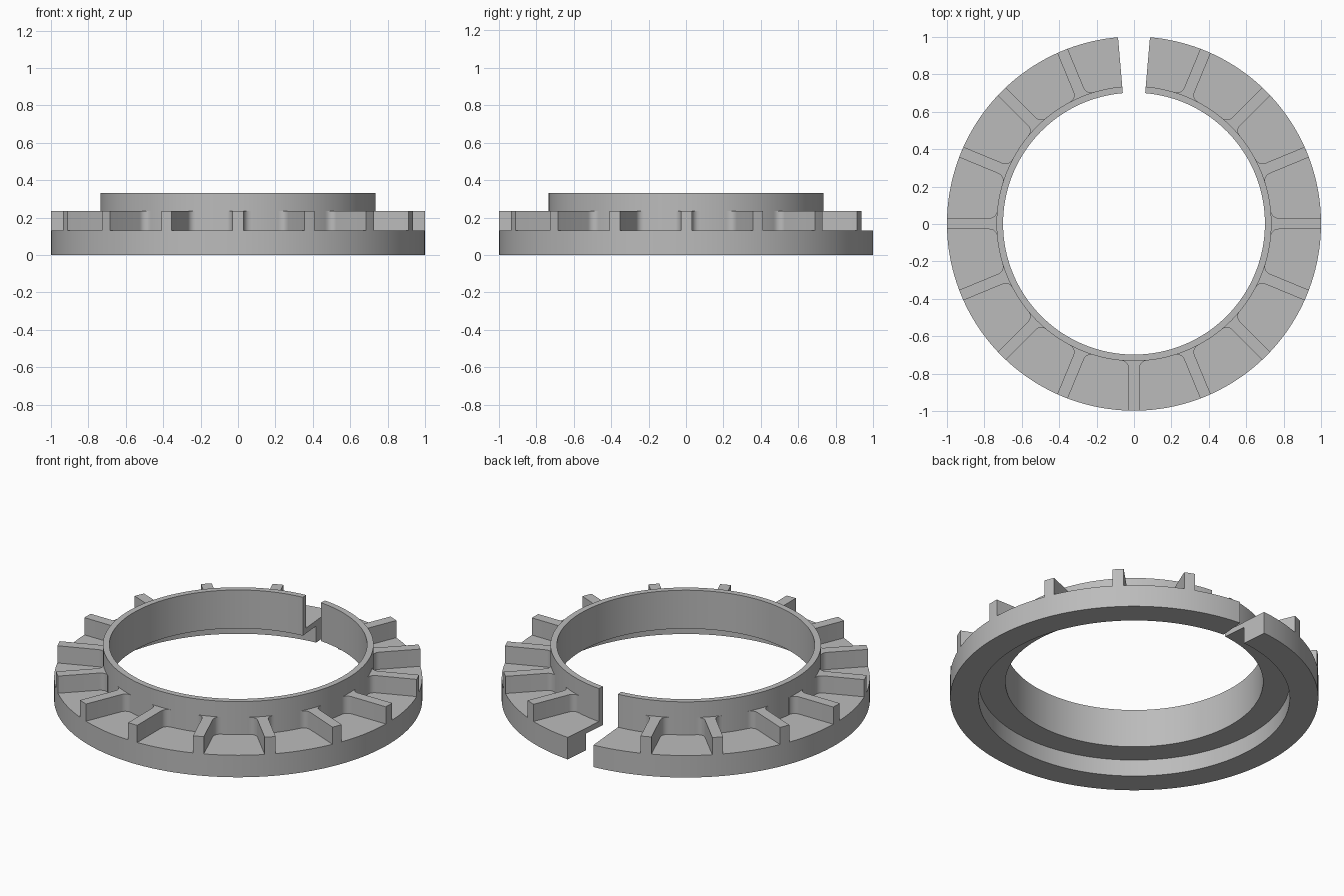
import bpy, bmesh
from math import sin, cos, pi, radians, sqrt
from mathutils import Matrix, Vector

cube = bpy.data.objects.get("Cube")
if cube:
    bpy.data.objects.remove(cube)

# Main dimensions
R_OUT, R_COLLAR, R_IN, R_STEP = 1.0, 0.735, 0.70, 0.845
Z_STEP, Z_FLANGE, Z_RIB, Z_TOP = 0.10, 0.132, 0.235, 0.33
HALF_GAP = radians(4.9)
RIB_HALF, FILLET = 0.03, 0.04
CENTRE = Matrix.Translation((0, 0.002, 0))

grey = bpy.data.materials.new("plain grey")
grey.use_nodes = True
colour = (0.5, 0.5, 0.5, 1)
grey.diffuse_color = colour
grey.node_tree.nodes["Principled BSDF"].inputs["Base Color"].default_value = colour


def finish(bm, name):
    """Turn a bmesh into a shaded object."""
    bmesh.ops.recalc_face_normals(bm, faces=bm.faces[:])
    mesh = bpy.data.meshes.new(name)
    bm.to_mesh(mesh)
    bm.free()
    mesh.materials.append(grey)
    obj = bpy.data.objects.new(name, mesh)
    bpy.context.collection.objects.link(obj)
    bpy.ops.object.select_all(action='DESELECT')
    obj.select_set(True)
    bpy.context.view_layer.objects.active = obj
    bpy.ops.object.shade_smooth_by_angle(angle=radians(30))
    return obj


# Split ring: flange with a stepped underside and a thin upright collar
profile = [(R_STEP, 0), (R_OUT, 0), (R_OUT, Z_FLANGE), (R_COLLAR, Z_FLANGE),
           (R_COLLAR, Z_TOP), (R_IN, Z_TOP), (R_IN, Z_STEP), (R_STEP, Z_STEP)]
bm = bmesh.new()
STEPS = 180
sections = []
for i in range(STEPS + 1):
    a = pi / 2 + HALF_GAP + (2 * pi - 2 * HALF_GAP) * i / STEPS
    sections.append([bm.verts.new((r * cos(a), r * sin(a), z)) for r, z in profile])
n = len(profile)
for s, t in zip(sections, sections[1:]):
    for k in range(n):
        m = (k + 1) % n
        bm.faces.new((s[k], t[k], t[m], s[m]))
bm.faces.new(sections[0])
bm.faces.new(sections[-1])
bm.transform(CENTRE)
finish(bm, "split_ring")


# Rib outline along +x: rounded outer end, fillets flaring into the collar
side = [Vector((R_COLLAR - 0.02, RIB_HALF + FILLET))]
for i in range(7):
    a = pi / 2 * i / 6
    side.append(Vector((R_COLLAR - 0.003 + FILLET * (1 - cos(a)),
                        RIB_HALF + FILLET * (1 - sin(a)))))
for y in (RIB_HALF, RIB_HALF / 2):
    side.append(Vector((sqrt(R_OUT ** 2 - y ** 2), y)))
outline = side + [Vector((R_OUT, 0))] + [Vector((p.x, -p.y)) for p in reversed(side)]

# Fifteen radial ribs, leaving out the one at the gap
for i in range(1, 16):
    bm = bmesh.new()
    base = bm.faces.new([bm.verts.new((p.x, p.y, Z_FLANGE)) for p in outline])
    top = bmesh.ops.extrude_face_region(bm, geom=[base])
    moved = [v for v in top["geom"] if isinstance(v, bmesh.types.BMVert)]
    bmesh.ops.translate(bm, verts=moved, vec=(0, 0, Z_RIB - Z_FLANGE))
    bm.transform(CENTRE @ Matrix.Rotation(pi / 2 + i * pi / 8, 4, 'Z'))
    finish(bm, f"rib_{i}")
